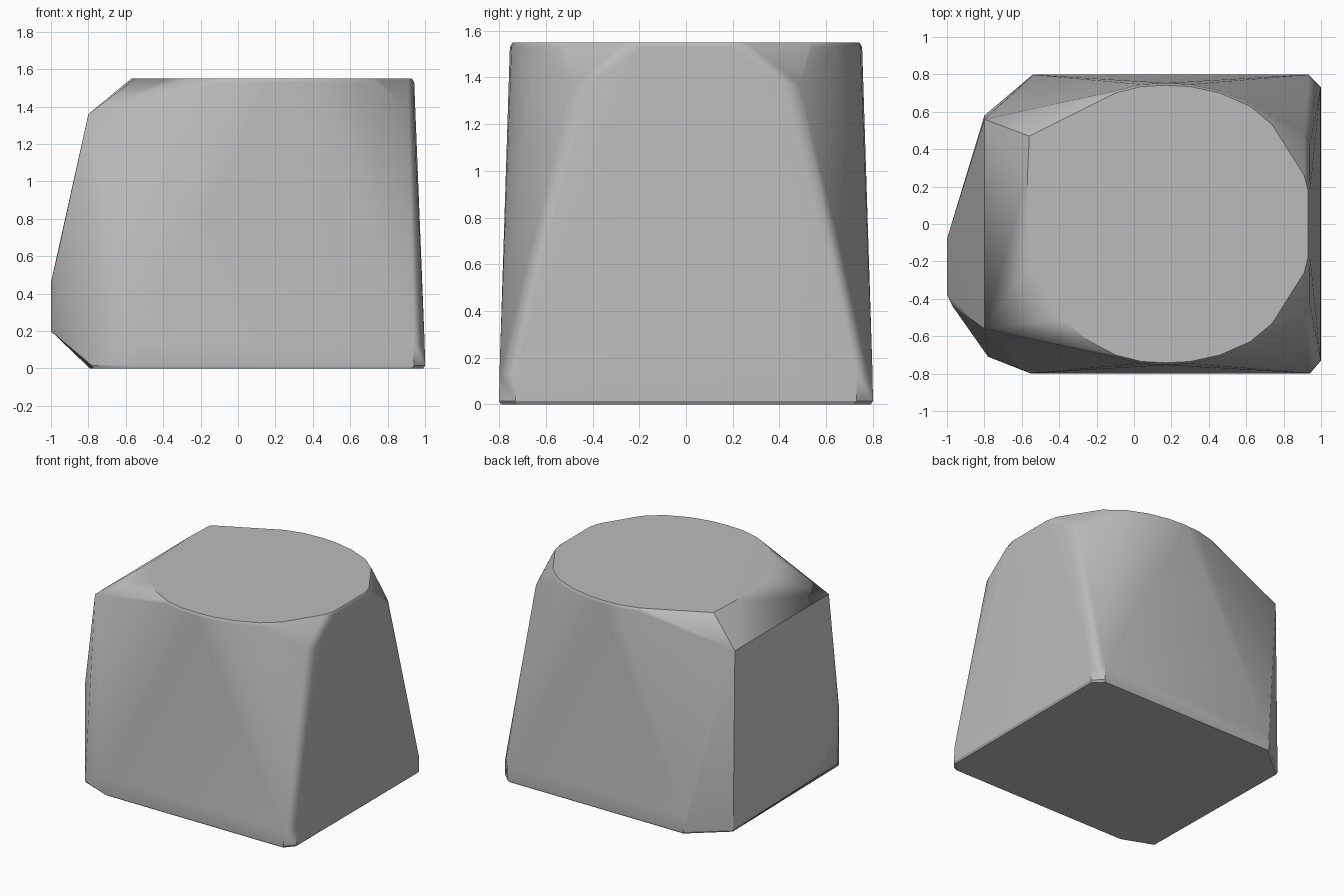
import bpy
import bmesh
import math

cube = bpy.data.objects.get("Cube")
if cube:
    bpy.data.objects.remove(cube, do_unlink=True)


def flat_material(name, color):
    mat = bpy.data.materials.new(name)
    mat.use_nodes = True
    mat.diffuse_color = color
    bsdf = mat.node_tree.nodes["Principled BSDF"]
    bsdf.inputs["Base Color"].default_value = color
    bsdf.inputs["Roughness"].default_value = 0.6
    return mat


def ring(outline, z, scale=1.0, center_x=0.0):
    """Lift a flat outline to height z, scaled about a centre."""
    return [(center_x + (x - center_x) * scale, y * scale, z) for x, y in outline]


def both_sides(points):
    return [(x, y * s, z) for x, y, z in points for s in (1, -1)]


# Footprint: clipped corners, with a thin bevel under it
foot = [(1, 0.73), (0.93, 0.8), (-0.54, 0.8), (-0.8, 0.58),
        (-0.78, -0.71), (-0.55, -0.8), (0.94, -0.8), (1, -0.73)]
points = ring(foot, 0, 0.99) + ring(foot, 0.015)

# Short upright band at the foot of the square corners
points += ring([p for p in foot if p[0] > -0.6], 0.13, 0.998)

# Rounded flat top and its narrow rim
half_top = [(0.93, 0.18), (0.91, 0.26), (0.74, 0.53), (0.62, 0.63), (0.46, 0.7),
            (0.3, 0.735), (0.17, 0.742), (0.04, 0.735), (-0.1, 0.7)]
arc = half_top + [(x, -y) for x, y in half_top]
points += ring(arc, 1.55) + ring(arc, 1.53, 1.016, 0.17)
points += ring([(-0.56, 0.47), (-0.57, 0.25), (-0.55, -0.22),
                (-0.38, -0.51), (-0.25, -0.62)], 1.55)

# Clipped upper corners on both ends
points += both_sides([(0.94, 0.42, 1.37), (0.912, 0.485, 1.37), (-0.8, 0.56, 1.36)])

# Bulge low on the end wall
points += [(-1, y, z) for y in (-0.38, -0.08) for z in (0.2, 0.46)]
points += [(-0.97, -0.44, 0.58)]

# Wrap all the corners into one convex block
bm = bmesh.new()
for p in points:
    bm.verts.new(p)
hull = bmesh.ops.convex_hull(bm, input=bm.verts[:])
loose = {g for g in hull["geom_interior"] + hull["geom_unused"]
         if isinstance(g, bmesh.types.BMVert)}
bmesh.ops.delete(bm, geom=list(loose), context="VERTS")
bmesh.ops.dissolve_limit(bm, angle_limit=math.radians(0.5),
                         verts=bm.verts[:], edges=bm.edges[:])
bmesh.ops.recalc_face_normals(bm, faces=bm.faces[:])

mesh = bpy.data.meshes.new("tapered_block")
bm.to_mesh(mesh)
bm.free()
block = bpy.data.objects.new("tapered_block", mesh)
bpy.context.collection.objects.link(block)
mesh.materials.append(flat_material("plain grey", (0.5, 0.5, 0.5, 1)))

# Soft facets, crisp main edges
bpy.ops.object.select_all(action="DESELECT")
block.select_set(True)
bpy.context.view_layer.objects.active = block
bpy.ops.object.shade_smooth_by_angle(angle=math.radians(30))
weighted = block.modifiers.new("weighted_normals", "WEIGHTED_NORMAL")
weighted.keep_sharp = True
